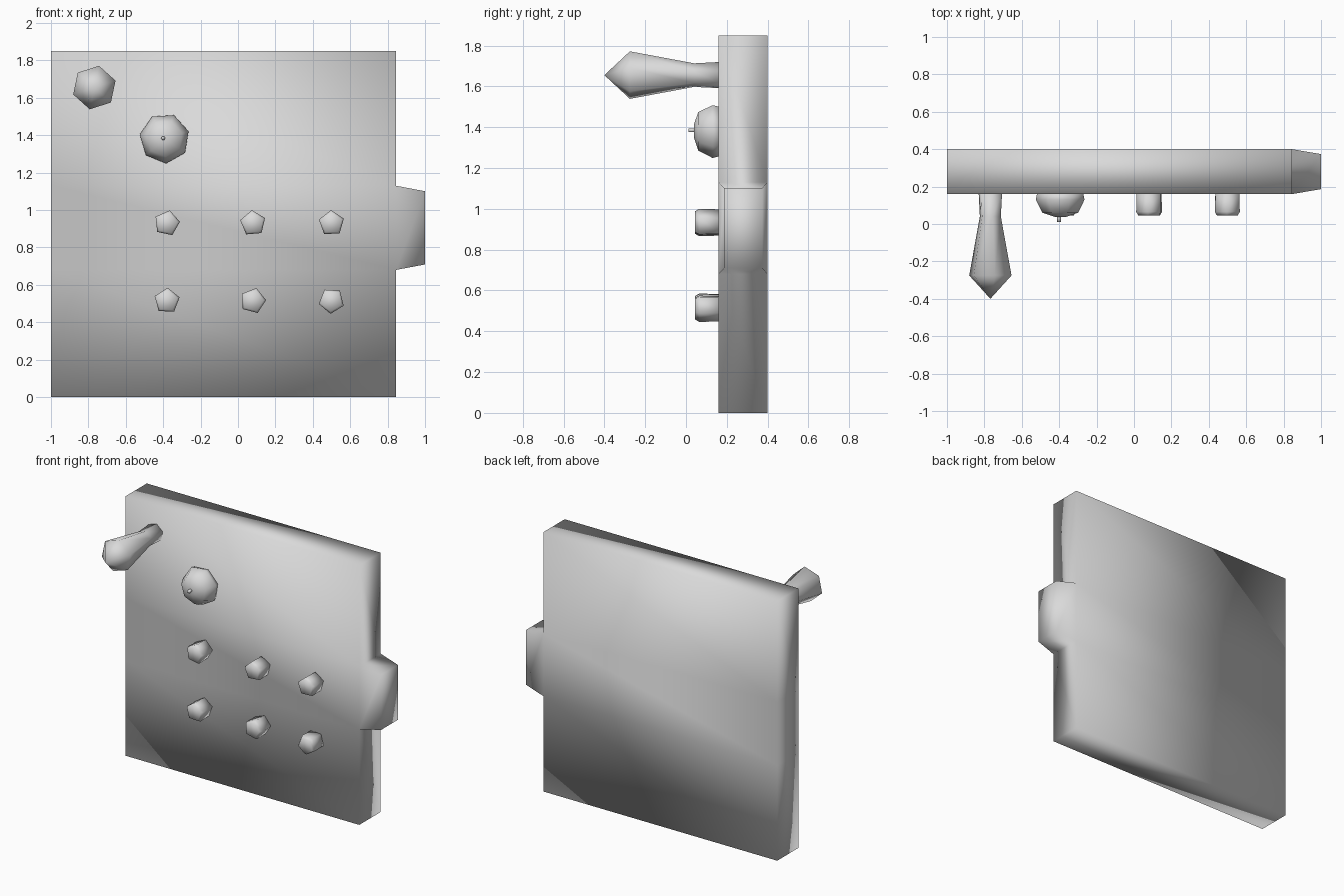
import bpy, bmesh
from math import cos, sin, radians
from mathutils import Vector

cube = bpy.data.objects.get("Cube")
if cube:
    bpy.data.objects.remove(cube, do_unlink=True)

grey = bpy.data.materials.new("plain grey")
grey.use_nodes = True
GREY = (0.7, 0.7, 0.7, 1)
grey.diffuse_color = GREY
grey.node_tree.nodes["Principled BSDF"].inputs["Base Color"].default_value = GREY


def finish(name, bm):
    """Turn a bmesh into a smooth grey object."""
    bmesh.ops.recalc_face_normals(bm, faces=bm.faces)
    for f in bm.faces:
        f.smooth = True
    mesh = bpy.data.meshes.new(name)
    bm.to_mesh(mesh)
    bm.free()
    mesh.materials.append(grey)
    obj = bpy.data.objects.new(name, mesh)
    bpy.context.collection.objects.link(obj)
    return obj


def loft(name, x, z, rings, sides, turn):
    """Faceted solid along y from (y, radius) rings; radius 0 makes a point."""
    bm = bmesh.new()
    loops = []
    for y, r in rings:
        count = sides if r else 1
        angles = [radians(turn + 360 * i / sides) for i in range(count)]
        loops.append([bm.verts.new((x + r * cos(a), y, z + r * sin(a))) for a in angles])
    for a, b in zip(loops, loops[1:]):
        for i in range(sides):
            j = (i + 1) % sides
            if len(b) == 1:
                bm.faces.new((a[i], a[j], b[0]))
            else:
                bm.faces.new((a[i], a[j], b[j], b[i]))
    for end in (loops[0], loops[-1]):
        if len(end) > 1:
            bm.faces.new(end)
    return finish(name, bm)


# Door slab with a tapered latch pulled out of its left edge
LEFT, RIGHT, FRONT, BACK, TOP = 0.845, -1.0, 0.16, 0.40, 1.85
bm = bmesh.new()
bmesh.ops.create_cube(bm, size=1)
bmesh.ops.scale(bm, vec=(LEFT - RIGHT, BACK - FRONT, TOP), verts=bm.verts)
bmesh.ops.translate(bm, vec=((LEFT + RIGHT) / 2, (FRONT + BACK) / 2, TOP / 2), verts=bm.verts)
for height in (0.68, 1.13):
    bmesh.ops.bisect_plane(bm, geom=bm.verts[:] + bm.edges[:] + bm.faces[:],
                           plane_co=(0, 0, height), plane_no=(0, 0, 1))
side = next(f for f in bm.faces if f.normal.x > 0.9 and 0.7 < f.calc_center_median().z < 1.1)
centre = side.calc_center_median()
tip = bmesh.ops.extrude_discrete_faces(bm, faces=[side])["faces"][0]
for v in tip.verts:
    offset = v.co - centre
    v.co = centre + Vector((1 - LEFT, offset.y * 0.78, offset.z * 0.87))
finish("door_slab", bm)

# Lever handle
loft("lever_handle", -0.768, 1.655,
     [(0.17, 0.066), (0.04, 0.059), (-0.275, 0.119), (-0.40, 0)], 6, 18)

# Domed dial with a small pin
loft("dial", -0.393, 1.383,
     [(0.17, 0.125), (0.13, 0.134), (0.06, 0.098), (0.038, 0.03)], 7, 68)
loft("dial_pin", -0.40, 1.385, [(0.05, 0.011), (0.012, 0.011)], 6, 0)

# Two rows of push buttons
for row, (z, turns) in enumerate([(0.93, (78, 95, 92)), (0.515, (87, 75, 50))]):
    for col, (x, turn) in enumerate(zip((-0.38, 0.08, 0.50), turns)):
        loft(f"button_{row + 1}_{col + 1}", x, z,
             [(0.17, 0.067), (0.065, 0.070), (0.045, 0.058)], 5, turn)
